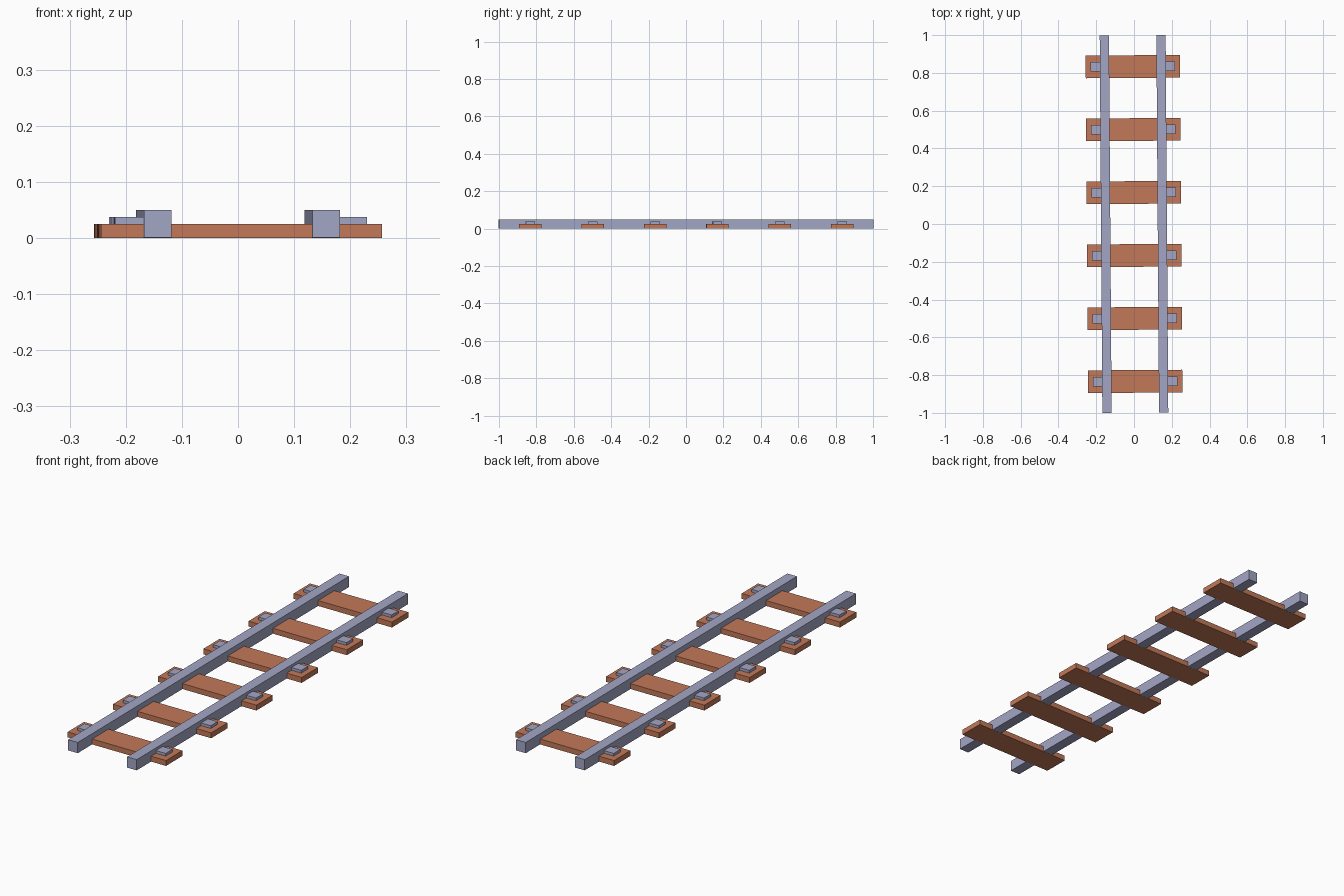
import bpy, math
from mathutils import Matrix

if "Cube" in bpy.data.objects:
    bpy.data.objects.remove(bpy.data.objects["Cube"])

TURN = Matrix.Rotation(0.007, 4, 'Z')  # the whole track is turned very slightly


def material(name, color):
    m = bpy.data.materials.new(name)
    m.diffuse_color = (*color, 1)
    m.use_nodes = True
    m.node_tree.nodes["Principled BSDF"].inputs["Base Color"].default_value = m.diffuse_color
    return m


steel = material("blue grey steel", (0.36, 0.38, 0.55))
wood = material("red brown wood", (0.54, 0.19, 0.10))


def box(name, x, y, z, mat):
    """Box spanning the given (min, max) ranges."""
    bpy.ops.mesh.primitive_cube_add(size=1)
    ob = bpy.context.object
    ob.name = name
    mid = [(a + b) / 2 for a, b in (x, y, z)]
    size = [b - a for a, b in (x, y, z)]
    ob.data.transform(TURN @ Matrix.Translation(mid) @ Matrix.Diagonal((*size, 1)))
    ob.data.materials.append(mat)
    return ob


# two long rails, a hair above the sleeper undersides
for side, s in (("left", -1), ("right", 1)):
    box(side + "_rail", (s * 0.15 - 0.0245, s * 0.15 + 0.0245), (-1, 1), (0.0005, 0.05), steel)

# six sleepers with a clip outside each rail
for i in range(6):
    y = (i - 2.5) / 3
    box(f"sleeper_{i + 1}", (-0.25, 0.25), (y - 0.06, y + 0.06), (0, 0.025), wood)
    for side, s in (("left", -1), ("right", 1)):
        x = sorted((s * 0.17, s * 0.224))
        box(f"{side}_clip_{i + 1}", x, (y - 0.025, y + 0.025), (0.02, 0.0375), steel)
